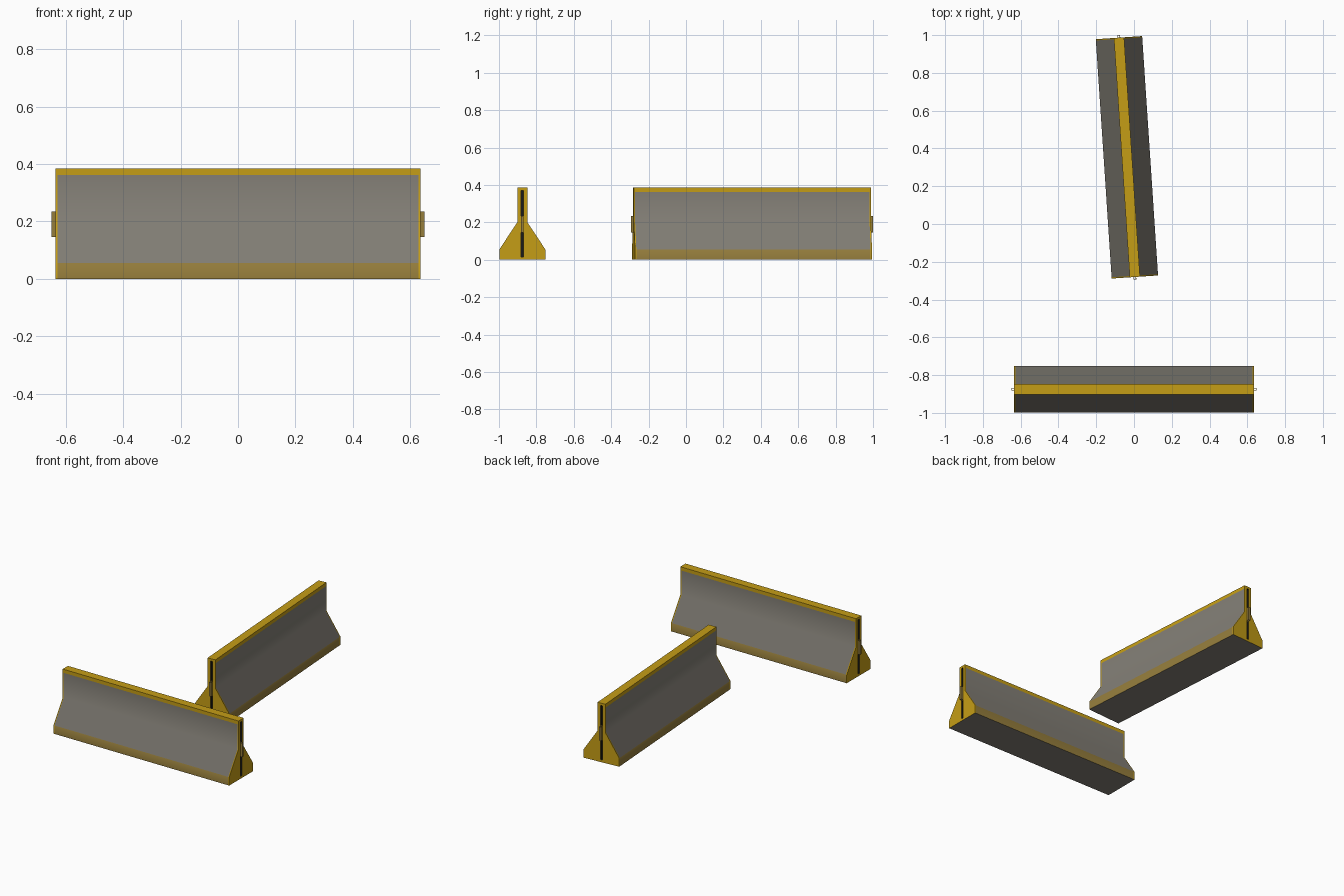
import bpy, bmesh, math
from mathutils import Matrix, Vector

if "Cube" in bpy.data.objects:
    bpy.data.objects.remove(bpy.data.objects["Cube"])


def make_mat(name, col):
    m = bpy.data.materials.new(name)
    m.diffuse_color = (*col, 1)
    m.use_nodes = True
    m.node_tree.nodes["Principled BSDF"].inputs["Base Color"].default_value = m.diffuse_color
    return m


CONCRETE = make_mat("grey_concrete", (0.225, 0.21, 0.18))
YELLOW = make_mat("yellow_paint", (0.56, 0.34, 0.008))
WORN = make_mat("worn_yellow", (0.30, 0.205, 0.045))
BLACK = make_mat("black_slot", (0.01, 0.01, 0.009))
MATS = [CONCRETE, YELLOW, WORN, BLACK]

L = 0.635                      # half length of a barrier
HALF = [(0.123, 0), (0.123, 0.055), (0.027, 0.2), (0.027, 0.362), (0.027, 0.385)]
PROFILE = HALF + [(-y, z) for y, z in reversed(HALF)]


def new_object(name, bm, mats, place):
    bmesh.ops.recalc_face_normals(bm, faces=bm.faces)
    me = bpy.data.meshes.new(name)
    bm.to_mesh(me)
    bm.free()
    for m in mats:
        me.materials.append(m)
    ob = bpy.data.objects.new(name, me)
    bpy.context.collection.objects.link(ob)
    ob.matrix_world = place
    return ob


def add_box(bm, x0, x1, y0, y1, z0, z1):
    size = Vector((x1 - x0, y1 - y0, z1 - z0))
    mid = Vector((x0 + x1, y0 + y1, z0 + z1)) / 2
    bmesh.ops.create_cube(bm, size=1, matrix=Matrix.Translation(mid) @ Matrix.Diagonal((*size, 1)))


def paint(f):
    """Yellow rims, top and ends; worn foot; grey walls and underside."""
    c, n = f.calc_center_median(), f.normal
    if n.z < -0.9:
        return 0
    if n.z > 0.9 or abs(n.x) > 0.9 or abs(c.x) > 0.63 or c.z > 0.362:
        return 1
    return 2 if c.z < 0.055 else 0


def barrier(tag, place):
    # Profile swept along x, with a narrow rim at each end
    bm = bmesh.new()
    rings = [[bm.verts.new((x, y, z)) for y, z in PROFILE]
             for x in (-L, -L + 0.007, L - 0.007, L)]
    n = len(PROFILE)
    for a, b in zip(rings, rings[1:]):
        for i in range(n):
            j = (i + 1) % n
            bm.faces.new((a[i], a[j], b[j], b[i]))
    bm.faces.new(rings[0])
    bm.faces.new(rings[-1])
    bmesh.ops.recalc_face_normals(bm, faces=bm.faces)
    for f in bm.faces:
        f.material_index = paint(f)
    body = new_object(tag + "_barrier_body", bm, MATS, place)
    bpy.ops.object.select_all(action='DESELECT')
    body.select_set(True)
    bpy.context.view_layer.objects.active = body
    bpy.ops.object.shade_smooth_by_angle(angle=math.radians(40))

    # Vertical slot recessed into both ends
    bm = bmesh.new()
    for s in (-1, 1):
        x0, x1 = sorted((s * (L - 0.02), s * (L + 0.02)))
        add_box(bm, x0, x1, -0.007, 0.007, 0.015, 0.37)
    cutter = new_object(tag + "_slot_cutter", bm, [BLACK], place)
    cutter.hide_render = True
    cutter.display_type = 'WIRE'
    mod = body.modifiers.new("slots", 'BOOLEAN')
    mod.operation = 'DIFFERENCE'
    mod.object = cutter
    mod.solver = 'EXACT'
    mod.material_mode = 'TRANSFER'
    bpy.context.view_layer.update()
    bpy.ops.object.modifier_apply(modifier=mod.name)
    bpy.data.objects.remove(cutter)

    # Open connector loops: two cheeks and an outer plate
    bm = bmesh.new()
    for s in (-1, 1):
        x0, x1 = sorted((s * (L - 0.02), s * (L + 0.014)))
        for y in (-0.007, 0.004):
            add_box(bm, x0, x1, y, y + 0.003, 0.145, 0.235)
        x0, x1 = sorted((s * (L + 0.011), s * (L + 0.014)))
        add_box(bm, x0, x1, -0.004, 0.004, 0.145, 0.235)
    new_object(tag + "_connector_loops", bm, [WORN], place)


barrier("front", Matrix.Translation((0, -0.875, 0)))
barrier("rear", Matrix.Translation((-0.0375, 0.353, 0))
        @ Matrix.Rotation(math.radians(93.8), 4, 'Z'))
